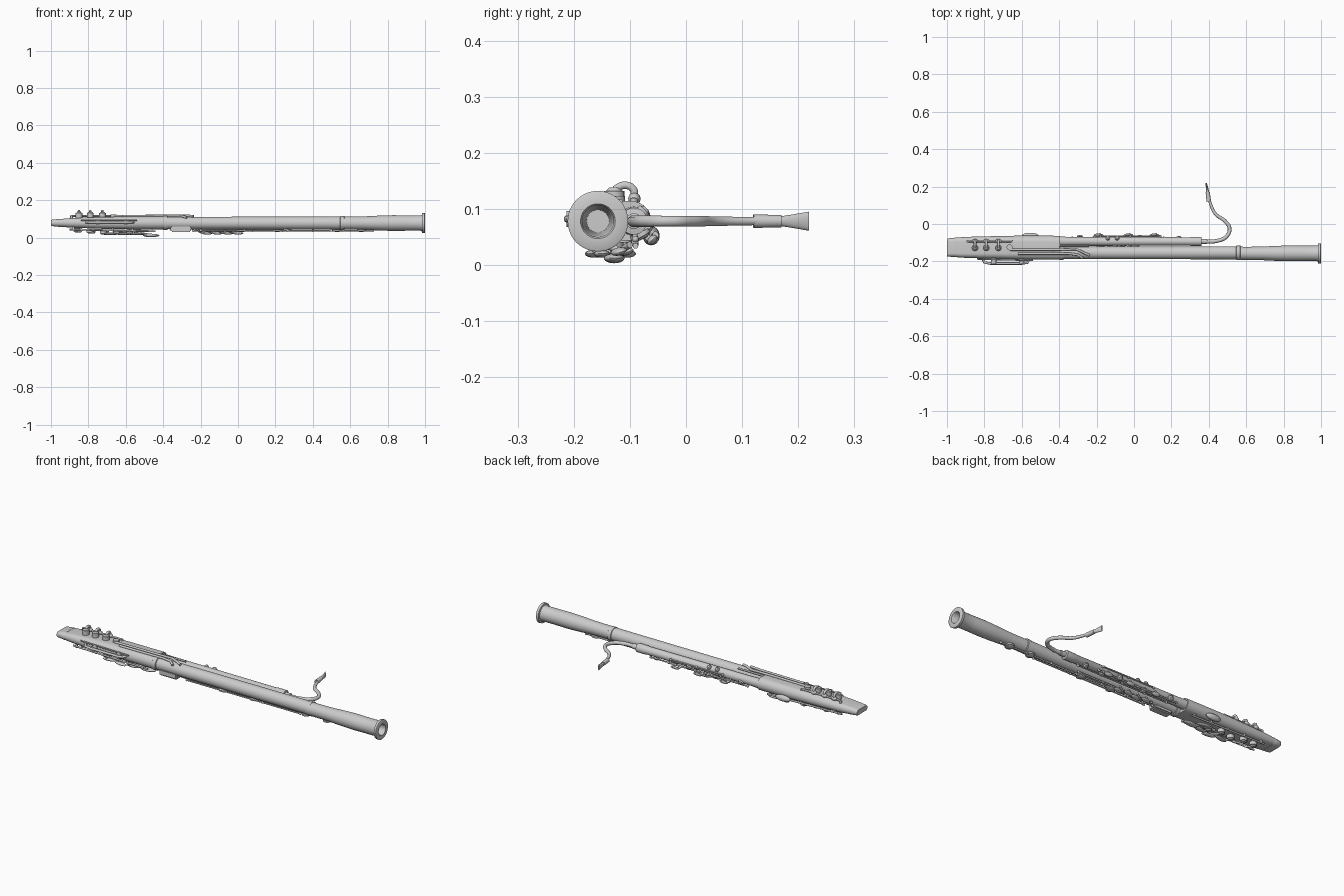
import bpy, bmesh, math
from mathutils import Vector, Matrix

if "Cube" in bpy.data.objects:
    bpy.data.objects.remove(bpy.data.objects["Cube"])

BY, TY, CZ = -0.154, -0.093, 0.078      # bass axis y, tenor axis y, shared z


def finish(name, bm, angle=35):
    bmesh.ops.recalc_face_normals(bm, faces=bm.faces)
    me = bpy.data.meshes.new(name)
    bm.to_mesh(me)
    bm.free()
    me.shade_smooth()
    me.set_sharp_from_angle(angle=math.radians(angle))
    ob = bpy.data.objects.new(name, me)
    bpy.context.collection.objects.link(ob)
    return ob


def loft(name, rings, angle=35):
    bm = bmesh.new()
    rs = [[bm.verts.new(p) for p in r] for r in rings]
    n = len(rs[0])
    for a, b in zip(rs, rs[1:]):
        for i in range(n):
            bm.faces.new((a[i], a[(i + 1) % n], b[(i + 1) % n], b[i]))
    bm.faces.new(rs[0])
    bm.faces.new(rs[-1])
    return finish(name, bm, angle)


def turned(name, profile, y, z=CZ, n=40):
    """Profile of (x, radius) turned about an axis along x."""
    return loft(name, [[(x, y + r * math.cos(math.tau * i / n), z + r * math.sin(math.tau * i / n))
                        for i in range(n)] for x, r in profile])


def tube(name, pts, r, smooth=False):
    cu = bpy.data.curves.new(name, 'CURVE')
    cu.dimensions = '3D'
    cu.bevel_depth, cu.bevel_resolution, cu.use_fill_caps = r, 3, True
    if smooth:
        sp = cu.splines.new('BEZIER')
        sp.bezier_points.add(len(pts) - 1)
        for b, p in zip(sp.bezier_points, pts):
            b.co = p[:3]
            b.radius = p[3] if len(p) > 3 else 1
            b.handle_left_type = b.handle_right_type = 'AUTO'
        sp.resolution_u = 10
    else:
        sp = cu.splines.new('POLY')
        sp.points.add(len(pts) - 1)
        for b, p in zip(sp.points, pts):
            b.co = (*p, 1)
    tmp = bpy.data.objects.new(name, cu)
    bpy.context.collection.objects.link(tmp)
    bpy.context.view_layer.update()
    me = bpy.data.meshes.new_from_object(tmp.evaluated_get(bpy.context.evaluated_depsgraph_get()))
    bpy.data.objects.remove(tmp)
    me.shade_smooth()
    me.set_sharp_from_angle(angle=math.radians(40))
    ob = bpy.data.objects.new(name, me)
    bpy.context.collection.objects.link(ob)
    return ob


def disc(name, c, d, r, h, r2=None):
    """Cylinder centred at c with axis along d."""
    bm = bmesh.new()
    rot = Vector(d).to_track_quat('Z', 'Y').to_matrix().to_4x4()
    bmesh.ops.create_cone(bm, cap_ends=True, segments=24, radius1=r, radius2=r if r2 is None else r2,
                          depth=h, matrix=Matrix.Translation(c) @ rot)
    return finish(name, bm)


def pad(name, c, s, turn=0, roll=0):
    """Flattened ellipsoid touch piece with half sizes s."""
    bm = bmesh.new()
    m = Matrix.Translation(c) @ Matrix.Rotation(turn, 4, 'Z') @ Matrix.Rotation(roll, 4, 'X')
    bmesh.ops.create_uvsphere(bm, u_segments=20, v_segments=12, radius=1, matrix=m @ Matrix.Diagonal((*s, 1)))
    return finish(name, bm)


def around(x, y, r, deg):
    a = math.radians(deg)
    return (x, y + r * math.cos(a), CZ + r * math.sin(a))


def rod(name, x0, x1, y, r, deg, posts=2, thick=0.0045, body=0.03):
    """Key rod beside a joint, standing on small posts."""
    tube(name, [around(x0, y, r, deg), around(x1, y, r, deg)], thick)
    for i in range(posts):
        x = x0 + (x1 - x0) * i / (posts - 1)
        tube(name + "_post", [around(x, y, body, deg), around(x, y, r + .002, deg)], 0.005)
        pad(name + "_ball", around(x, y, r, deg), (.007, .006, .006))


def cup(name, x, y, r, deg, size):
    """Domed pad cup lying on a joint."""
    d = Vector(around(0, 0, 1, deg)) - Vector((0, 0, CZ))
    disc(name, around(x, y, r, deg), d, size, 0.008)
    disc(name + "_dome", around(x, y, r + .006, deg), d, size * .9, 0.005, size * .5)


# bass joint and bell with open bore
turned("bass_joint", [(-.40, .033), (.56, .035)], BY)
turned("bell", [(.555, .036), (.60, .035), (.68, .036), (.76, .040), (.83, .042), (.90, .041),
                (.975, .041), (.983, .044), (.985, .053), (.998, .054), (1, .051), (1, .031),
                (.995, .028), (.85, .024), (.70, .02)], BY - .003)
for x in (-.388, .558):
    turned("bass_ferrule", [(x - .012, .035), (x - .01, .038), (x + .01, .038), (x + .012, .035)], BY)

# tenor joint and its collars
turned("tenor_joint", [(-.40, .026), (-.34, .024), (.30, .022), (.305, .024), (.36, .024), (.362, .014),
                       (.39, .014), (.392, .009)], TY)


# boot: stadium section tapering to the metal cap
def stadium(x, y0, y1, hz, n=14):
    out = []
    for yc, start in ((y1 - hz, -90), (y0 + hz, 90)):
        for i in range(n + 1):
            a = math.radians(start + 180 * i / n)
            out.append((x, yc + hz * math.cos(a), CZ + .001 + hz * math.sin(a)))
    return out


loft("boot", [stadium(-.955, -.177, -.073, .020), (stadium(-.90, -.181, -.069, .025)),
              stadium(-.75, -.186, -.065, .031), stadium(-.60, -.19, -.062, .034),
              stadium(-.395, -.191, -.063, .035)])
loft("boot_cap", [stadium(-1, -.172, -.08, .014), stadium(-.995, -.174, -.077, .017),
                  stadium(-.955, -.177, -.073, .0215), stadium(-.95, -.176, -.074, .0215)])

# crook and reed
tube("crook", [(.37, TY, CZ, 1), (.44, -.091, CZ, 1), (.495, -.066, CZ, 1), (.511, -.025, CZ, .95),
               (.49, .012, CZ, .95), (.435, .055, CZ, .85), (.41, .105, CZ, .75), (.399, .15, CZ, .65)],
     .0105, True)
disc("reed_collar", (.397, .145, CZ), (-.12, 1, 0), .012, .05, .011)
loft("reed", [[(x + w * math.cos(math.tau * i / 20), y, CZ + h * math.sin(math.tau * i / 20))
               for i in range(20)] for x, y, w, h in
              ((.395, .165, .008, .008), (.391, .19, .007, .012), (.386, .219, .003, .017))])

# upper boot keys: three cups on stems with arms
for x in (-.85, -.79, -.725):
    disc("upper_cup", (x, -.128, .118), (0, 0, 1), .018, .028)
    disc("upper_cup_top", (x, -.128, .135), (0, 0, 1), .015, .006, .009)
    tube("upper_arm", [(x, -.128, .134), (x, -.11, .142), (x, -.094, .135), (x, -.092, .119)], .007, True)
    pad("upper_knob", (x, -.092, .118), (.017, .011, .011))
tube("upper_rod", [(-.89, -.093, .116), (-.65, -.093, .116)], .005)
for x in (-.89, -.65):
    tube("upper_post", [(x, -.093, .1), (x, -.093, .118)], .007)
disc("upper_round_key", (-.665, -.125, .116), (0, 0, 1), .016, .014)

# long trill levers crossing onto the bass joint
tube("long_lever_inner", [(-.66, -.137, .115), (-.40, -.137, .117), (-.31, -.134, .117),
                          (-.265, -.155, .117), (-.238, -.168, .114)], .0065)
tube("long_lever_outer", [(-.62, -.158, .115), (-.35, -.158, .117), (-.30, -.165, .116),
                          (-.275, -.183, .107)], .0065)
for x in (-.58, -.43):
    tube("lever_saddle", [(x, -.133, .108), (x, -.163, .108)], .008)
tube("joint_lock_rod", [(-.40, -.118, .112), (-.24, -.118, .113)], .005)

# front guard and side rod on the boot
tube("front_guard", [(-.81, -.184, .082), (-.80, -.205, .082), (-.77, -.211, .082),
                     (-.60, -.211, .082), (-.57, -.207, .082), (-.56, -.187, .082)], .007)
for x in (-.75, -.60):
    disc("front_cup", (x, -.198, .082), (0, -1, 0), .014, .03)
tube("front_rod", [(-.84, -.187, .094), (-.54, -.195, .094)], .004)

# hand rest on the back of the boot
pad("hand_rest", (-.555, -.062, .052), (.045, .015, .017))
tube("rest_stem", [(-.555, -.08, .06), (-.555, -.065, .052)], .01)

# underside boot keys
for i, (x, y) in enumerate(((-.86, -.125), (-.79, -.115), (-.72, -.13), (-.65, -.115), (-.58, -.13))):
    z = .053 - .012 * min(i, 2) / 2
    disc("lower_cup", (x, y, z - .01), (0, 0, 1), .019, .02)
    disc("lower_cup_face", (x, y, z - .022), (0, 0, -1), .016, .006, .01)
    tube("lower_arm", [(x, y, z - .02), (x + .02, y - .03, z - .018), (x + .025, -.165, z - .006)], .0055, True)
for y in (-.166, -.09):
    tube("lower_rod", [(-.90, y, .044), (-.44, y, .034)], .005)
    for i in range(5):
        x = -.88 + i * .105
        tube("lower_post", [(x, y, .062), (x, y, .038)], .006)
for x, y, t in ((-.68, -.155, .2), (-.61, -.165, -.15), (-.54, -.15, .1), (-.53, -.105, -.2)):
    pad("lower_touch", (x, y, .02), (.04, .014, .007), t)
pad("thumb_paddle", (-.465, -.128, .012), (.045, .018, .009), .1)
tube("thumb_paddle_arm", [(-.62, -.13, .034), (-.53, -.128, .024), (-.46, -.128, .013)], .007, True)

# guard block under the bass joint
bm = bmesh.new()
bmesh.ops.create_cube(bm, size=1, matrix=Matrix.Translation((-.305, -.163, .048)) @
                      Matrix.Diagonal((.11, .045, .036, 1)))
bmesh.ops.bevel(bm, geom=bm.edges[:], offset=.006, segments=2, affect='EDGES')
finish("guard_block", bm)

# bass joint rods, cups and thumb touches underneath
rod("bass_rod_long", -.24, .72, BY, .041, -82, 7, body=.033)
rod("bass_rod_short", -.22, .24, BY, .043, -58, 4, body=.033)
rod("bass_rod_side", -.2, .5, BY, .042, -105, 4, .004, .033)
for x, s in ((.02, .026), (.21, .024), (.53, .024), (.66, .024)):
    cup("bass_cup", x, BY, .038, -88, s)
for i in range(4):
    x = -.21 + i * .055
    tube("thumb_arm", [around(x, BY, .045, -75), (x + .02, -.118, .028), (x + .05, -.10, .036)], .006, True)
    pad("thumb_touch", (x + .045, -.108 - .012 * (i % 2), .024), (.03, .013, .007), .25, .3)

# tenor joint rods, cups and finger touches
rod("tenor_rod", -.33, .16, TY, .031, -50, 5, body=.021)
rod("tenor_rod_low", -.28, .28, TY, .032, -85, 5, .004, .021)
rod("tenor_rod_back", -.18, .14, TY, .028, 5, 3, .0035, .021)
for x, deg in ((-.29, -30), (-.13, -65), (.03, -35), (.13, -70), (.24, -60)):
    cup("tenor_cup", x, TY, .027, deg, .016)
for x in (-.22, -.06, .08):
    tube("finger_arm", [around(x, TY, .031, -50), (x + .02, -.062, .045), (x + .04, -.054, .054)], .006, True)
    pad("finger_touch", (x + .03, -.06, .045), (.026, .011, .007), 0, .8)
for x in (-.14, -.09):
    cup("tenor_top_cup", x, TY, .024, 45, .012)
